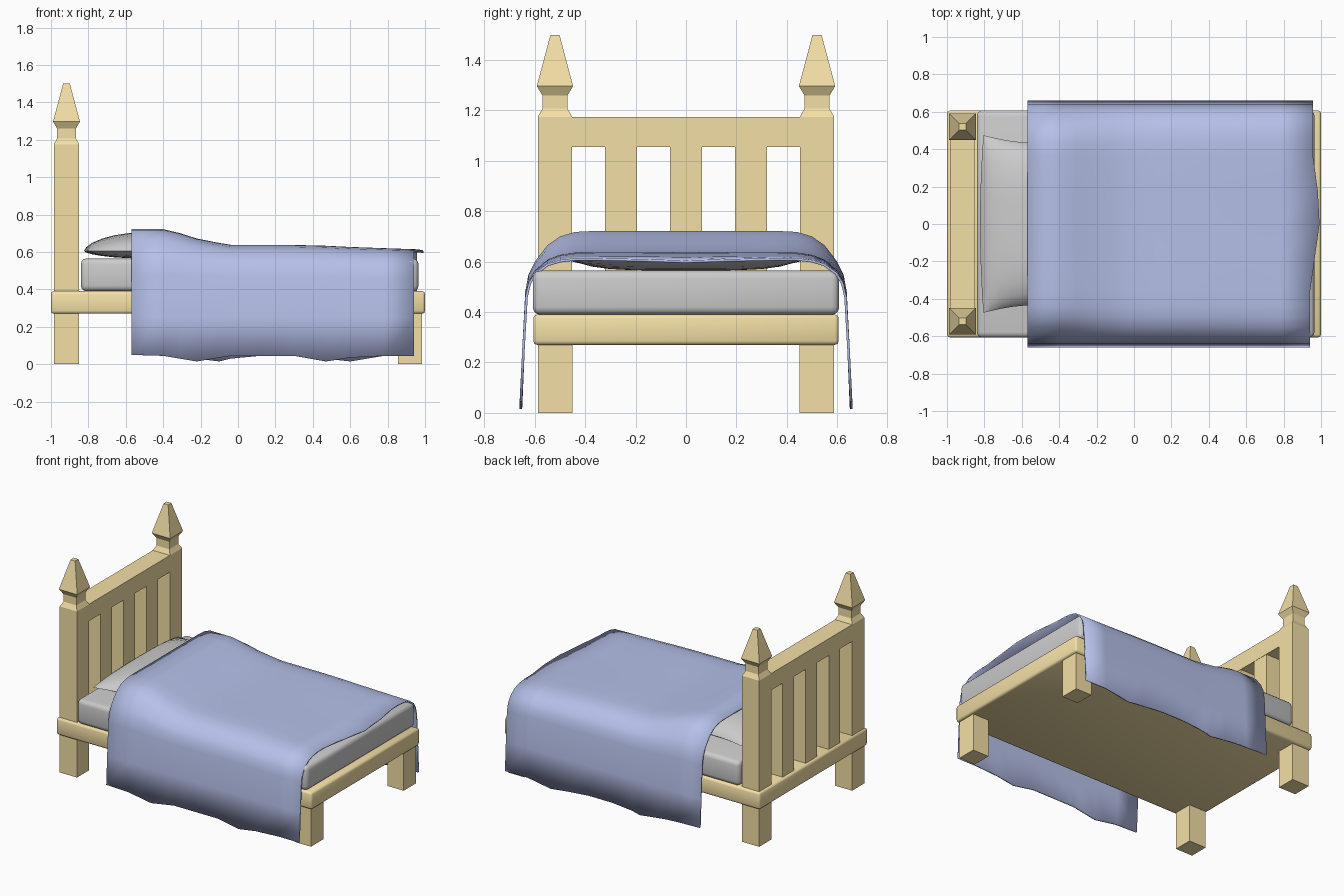
import bpy, bmesh, math

if "Cube" in bpy.data.objects:
    bpy.data.objects.remove(bpy.data.objects["Cube"])


def material(name, rgb):
    m = bpy.data.materials.new(name)
    m.diffuse_color = (*rgb, 1)
    m.use_nodes = True
    m.node_tree.nodes["Principled BSDF"].inputs["Base Color"].default_value = m.diffuse_color
    return m


WOOD = material("wood", (0.90, 0.74, 0.38))
BLUE = material("blue_cloth", (0.47, 0.53, 0.82))


def finish(name, bm, mat=None, smooth=None):
    bmesh.ops.recalc_face_normals(bm, faces=bm.faces)
    me = bpy.data.meshes.new(name)
    bm.to_mesh(me)
    bm.free()
    ob = bpy.data.objects.new(name, me)
    bpy.context.collection.objects.link(ob)
    if mat:
        me.materials.append(mat)
    if smooth:
        bpy.ops.object.select_all(action='DESELECT')
        ob.select_set(True)
        bpy.context.view_layer.objects.active = ob
        bpy.ops.object.shade_smooth_by_angle(angle=math.radians(smooth))
    return ob


def box(name, x, y, z, mat=None, bevel=0, segments=3):
    bm = bmesh.new()
    bmesh.ops.create_cube(bm, size=1)
    for v in bm.verts:
        for i, (a, b) in enumerate((x, y, z)):
            v.co[i] = (a + b) / 2 + v.co[i] * (b - a)
    if bevel:
        bmesh.ops.bevel(bm, geom=bm.edges[:], offset=bevel, segments=segments,
                        profile=0.5, affect='EDGES')
    return finish(name, bm, mat, 50 if bevel else None)


def sheet(bm, nu, nv, func):
    rows = [[bm.verts.new(func(i, j)) for j in range(nv)] for i in range(nu)]
    for i in range(nu - 1):
        for j in range(nv - 1):
            bm.faces.new((rows[i][j], rows[i + 1][j],
                          rows[i + 1][j + 1], rows[i][j + 1]))


# Bed base and mattress
box("bed_frame", (-1, 1), (-0.606, 0.606), (0.27, 0.39), WOOD, 0.015, 2)
box("mattress", (-0.84, 0.965), (-0.608, 0.608), (0.39, 0.565), None, 0.03)

# Square posts with a neck and pointed finial: (half width, z)
POST = [(0.068, 0), (0.068, 1.175), (0.05, 1.207), (0.05, 1.26),
        (0.072, 1.297), (0.018, 1.5)]
for side, s in (("right", -1), ("left", 1)):
    bm = bmesh.new()
    rings = [[bm.verts.new((-0.917 + a * h, s * 0.52 + b * h, z))
              for a, b in ((-1, -1), (1, -1), (1, 1), (-1, 1))]
             for h, z in POST]
    for lo, hi in zip(rings, rings[1:]):
        for k in range(4):
            bm.faces.new((lo[k], lo[(k + 1) % 4], hi[(k + 1) % 4], hi[k]))
    bm.faces.new(rings[0])
    bm.faces.new(rings[-1])
    finish(f"head_post_{side}", bm, WOOD)
    # Foot leg
    y0, y1 = sorted((s * 0.45, s * 0.588))
    box(f"foot_leg_{side}", (0.855, 0.983), (y0, y1), (0, 0.3), WOOD)

# Headboard rail and slats
box("headboard_rail", (-0.984, -0.85), (-0.46, 0.46), (1.056, 1.175), WOOD)
for n, y in enumerate((-0.258, 0, 0.258)):
    box(f"headboard_slat_{n + 1}", (-0.982, -0.852), (y - 0.063, y + 0.063),
        (0.38, 1.06), WOOD)

# Pillow: upper and lower puffed sheets meeting at a pinched seam
N = 13


def pillow_point(sign):
    def f(i, j):
        u, v = (math.sin(math.pi / 2 * (2 * k / (N - 1) - 1)) for k in (i, j))
        puff = ((1 - u ** 2) * (1 - v ** 4)) ** 0.6
        x = -0.5 + 0.305 * u * (1 + 0.06 * (1 - v * v))
        y = 0.475 * v * (1 - 0.09 * (1 - u * u))
        return x, y, 0.605 + puff * (0.1 if sign > 0 else -0.04)
    return f


bm = bmesh.new()
for sign in (1, -1):
    sheet(bm, N, N, pillow_point(sign))
bmesh.ops.remove_doubles(bm, verts=bm.verts[:], dist=1e-4)
finish("pillow", bm, None, 60)

# Blanket cross-section: y, height over the pillow, height at the foot
SIDE = [(0.18, 0.722, 0.615), (0.36, 0.722, 0.615), (0.44, 0.718, 0.614),
        (0.50, 0.70, 0.607), (0.55, 0.665, 0.592), (0.60, 0.60, 0.556),
        (0.625, 0.55, 0.515), (0.638, 0.48, 0.46), (0.65, 0.25, 0.25),
        (0.66, 0, 0)]
CROSS = [(-y, a, b) for y, a, b in reversed(SIDE)] + [(0, 0.722, 0.613)] + SIDE
# Stations along the bed: x, share of pillow height, front hem, back hem
ALONG = [(-0.57, 1, 0.05, 0.05), (-0.40, 1, 0.045, 0.045),
         (-0.31, 0.8, 0.03, 0.04), (-0.22, 0.53, 0.015, 0.03),
         (-0.10, 0.31, 0.035, 0.015), (-0.04, 0.22, 0.045, 0.03),
         (0.12, 0.22, 0.045, 0.045), (0.30, 0.21, 0.045, 0.045),
         (0.47, 0.17, 0.015, 0.03), (0.60, 0.11, 0.035, 0.015),
         (0.78, 0.05, 0.045, 0.045), (0.948, 0, 0.045, 0.045)]


def blanket_point(i, j):
    x, t, front, back = ALONG[i]
    y, head, foot = CROSS[j]
    z = foot + (head - foot) * t
    if abs(y) == 0.66:
        z = front if y < 0 else back
    if i == len(ALONG) - 1:
        x += 0.052 * max(0, 1 - abs(y) / 0.37) + (0.008 if y > 0 else -0.008)
        z -= 0.008 * max(0, 1 - abs(y) / 0.4)
    return x, y, z


bm = bmesh.new()
sheet(bm, len(ALONG), len(CROSS), blanket_point)
ob = finish("blanket", bm, BLUE, 60)
if ob.data.polygons[len(CROSS) // 2].normal.z < 0:
    ob.data.flip_normals()
mod = ob.modifiers.new("thickness", 'SOLIDIFY')
mod.thickness = 0.01
mod.offset = -1
